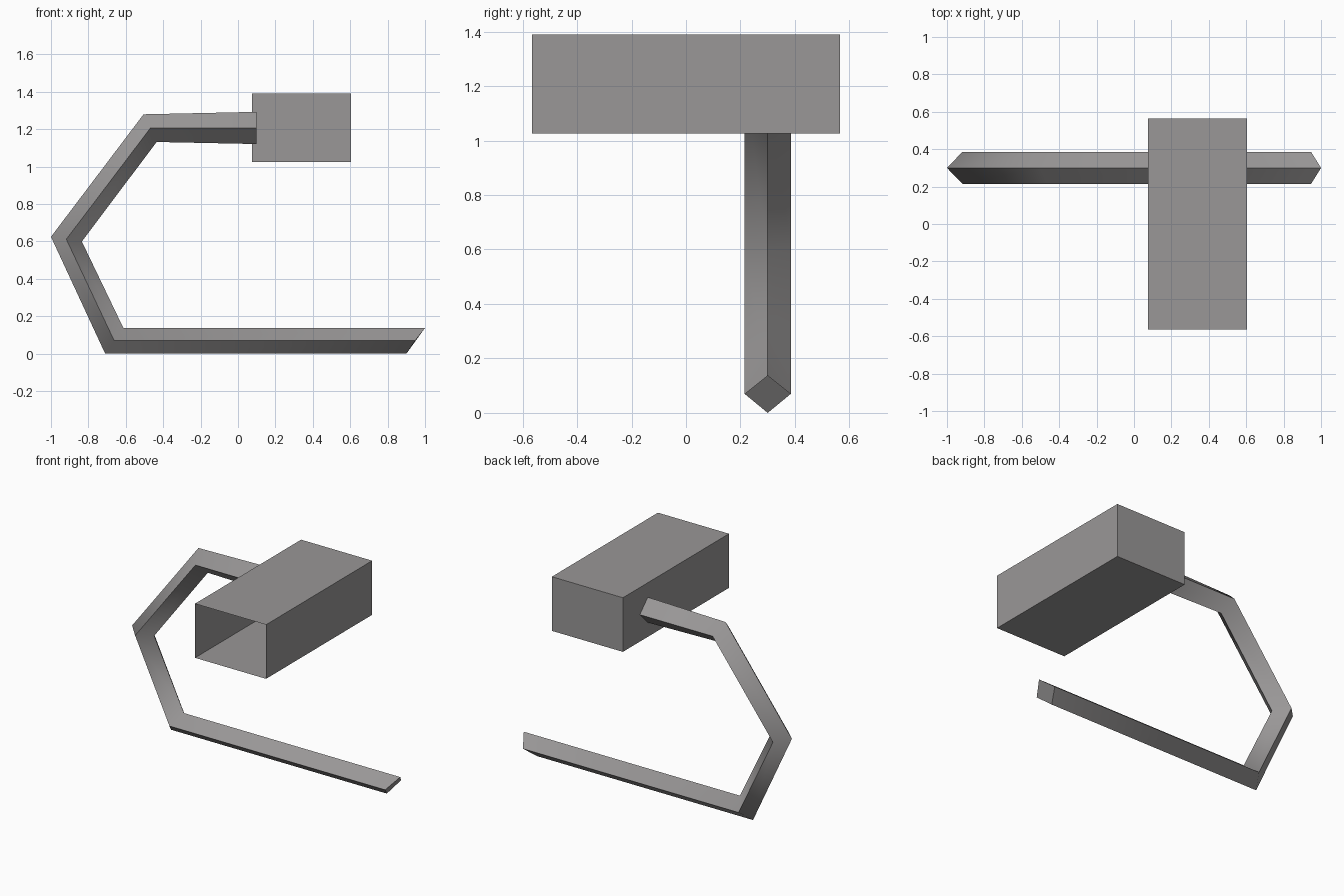
import bpy, bmesh
from math import radians

cube = bpy.data.objects.get("Cube")
if cube:
    bpy.data.objects.remove(cube, do_unlink=True)

grey = bpy.data.materials.new("warm_grey")
grey.use_nodes = True
colour = (0.32, 0.31, 0.31, 1)
grey.diffuse_color = colour
grey.node_tree.nodes["Principled BSDF"].inputs["Base Color"].default_value = colour


def make_object(name, bm):
    mesh = bpy.data.meshes.new(name)
    bm.to_mesh(mesh)
    bm.free()
    mesh.materials.append(grey)
    obj = bpy.data.objects.new(name, mesh)
    bpy.context.collection.objects.link(obj)
    return obj


# Thin-walled box, open at the front
bm = bmesh.new()
bmesh.ops.create_cube(bm, size=1)
bmesh.ops.scale(bm, vec=(0.53, 1.13, 0.365), verts=bm.verts)
bmesh.ops.translate(bm, vec=(0.34, 0, 1.2075), verts=bm.verts)
front = [f for f in bm.faces if f.normal.y < -0.9]
bmesh.ops.delete(bm, geom=front, context='FACES_ONLY')
make_object("open_box", bm)

# Bent bar with a diamond section: outer, middle and inner ridge at each bend (x, z)
stations = [
    ((0.10, 1.293), (0.10, 1.207), (0.10, 1.121)),
    ((-0.505, 1.28), (-0.468, 1.207), (-0.435, 1.132)),
    ((-1.0, 0.625), (-0.918, 0.612), (-0.835, 0.60)),
    ((-0.71, 0.0), (-0.662, 0.07), (-0.613, 0.138)),
    ((0.90, 0.0), (0.947, 0.07), (1.0, 0.138)),
]
centre_y, half_width = 0.30, 0.085
bm = bmesh.new()
rings = []
for outer, middle, inner in stations:
    section = ((outer, 0), (middle, -half_width), (inner, 0), (middle, half_width))
    rings.append([bm.verts.new((x, centre_y + dy, z)) for (x, z), dy in section])
for a, b in zip(rings, rings[1:]):
    for i in range(4):
        j = (i + 1) % 4
        bm.faces.new((a[i], a[j], b[j], b[i]))
bm.faces.new(rings[0])
bm.faces.new(rings[-1])
bmesh.ops.recalc_face_normals(bm, faces=bm.faces)
bar = make_object("bent_bar", bm)

# Soft bends, sharp ridges
bpy.ops.object.select_all(action='DESELECT')
bar.select_set(True)
bpy.context.view_layer.objects.active = bar
bpy.ops.object.shade_smooth_by_angle(angle=radians(60))
